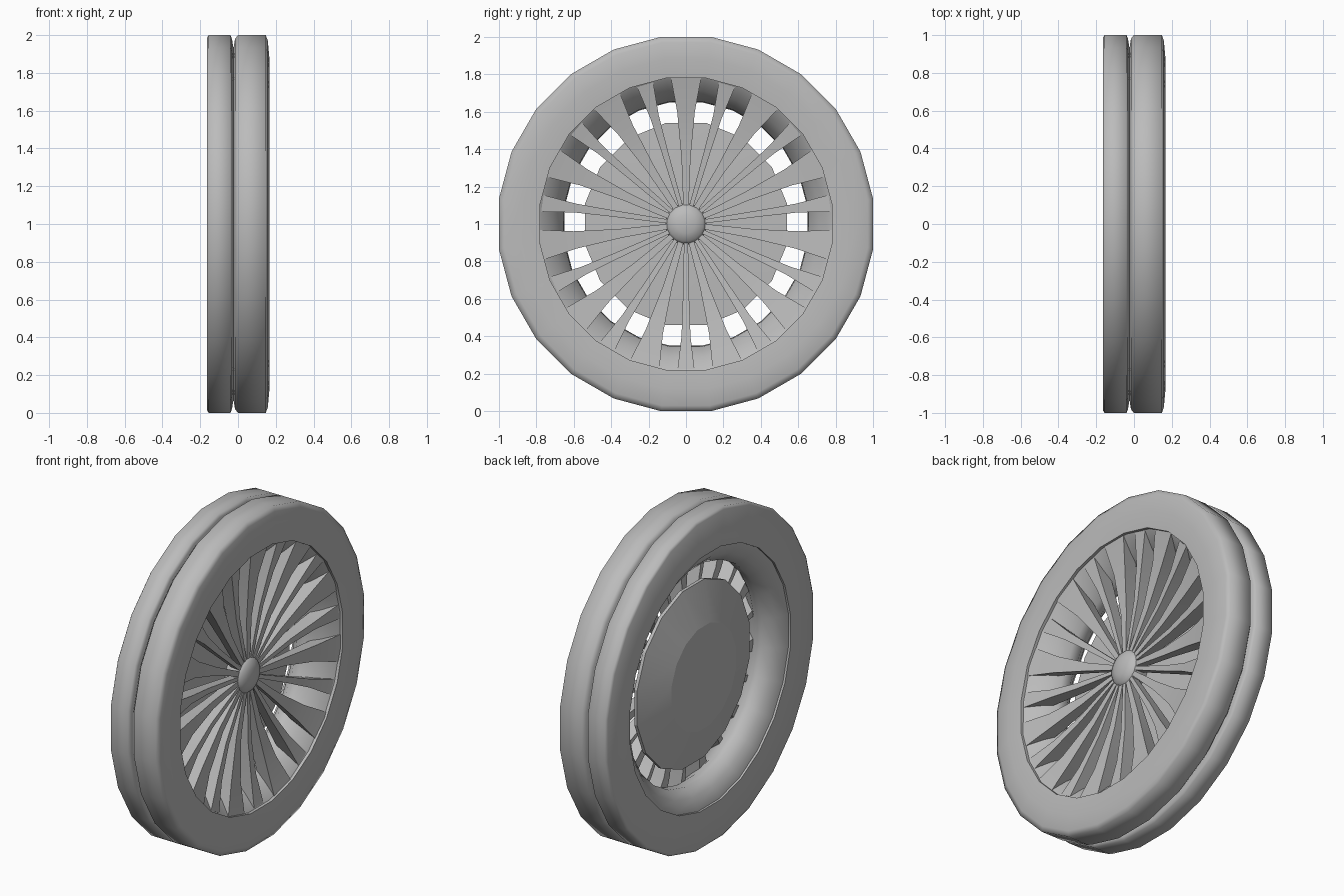
import bpy, bmesh
from math import sin, cos, pi, radians
from mathutils import Vector

cube = bpy.data.objects.get("Cube")
if cube:
    bpy.data.objects.remove(cube)

grey = bpy.data.materials.new("plain grey")
grey.use_nodes = True
grey.diffuse_color = (0.5, 0.5, 0.5, 1)
grey.node_tree.nodes["Principled BSDF"].inputs["Base Color"].default_value = (0.5, 0.5, 0.5, 1)

CENTRE = Vector((0, 0, 1))


def finish(name, bm, smooth_angle):
    bmesh.ops.recalc_face_normals(bm, faces=bm.faces)
    mesh = bpy.data.meshes.new(name)
    bm.to_mesh(mesh)
    bm.free()
    mesh.materials.append(grey)
    obj = bpy.data.objects.new(name, mesh)
    bpy.context.collection.objects.link(obj)
    bpy.ops.object.select_all(action='DESELECT')
    obj.select_set(True)
    bpy.context.view_layer.objects.active = obj
    bpy.ops.object.shade_smooth_by_angle(angle=radians(smooth_angle))
    return obj


def radial(x, r, a, side=0):
    """Point at depth x, radius r, angle a, moved sideways along the rim."""
    return CENTRE + Vector((x, r * cos(a) - side * sin(a), r * sin(a) + side * cos(a)))


def revolve(name, profile, segments, smooth_angle=40, closed=True):
    """Spin a profile of (x, radius) around the axle."""
    bm = bmesh.new()
    rings = []
    for x, r in profile:
        if r == 0:
            rings.append([bm.verts.new(radial(x, 0, 0))] * segments)
        else:
            r /= cos(pi / segments)
            rings.append([bm.verts.new(radial(x, r, (i + 0.5) * 2 * pi / segments))
                          for i in range(segments)])
    pairs = list(zip(rings, rings[1:]))
    if closed:
        pairs.append((rings[-1], rings[0]))
    for a, b in pairs:
        for i in range(segments):
            j = (i + 1) % segments
            corners = list(dict.fromkeys((a[i], a[j], b[j], b[i])))
            if len(corners) > 2:
                bm.faces.new(corners)
    return finish(name, bm, smooth_angle)


def spokes(name, stations, count, start):
    """Ring of tapered blades; stations are (radius, half width, front x, back x)."""
    bm = bmesh.new()
    for n in range(count):
        a = start + n * 2 * pi / count
        loops = []
        for r, w, front, back in stations:
            loops.append([bm.verts.new(radial(x, r, a, s)) for x, s in
                          ((front, -w), (front, w), (back, w * 0.6), (back, -w * 0.6))])
        for p, q in zip(loops, loops[1:]):
            for i in range(4):
                j = (i + 1) % 4
                bm.faces.new((p[i], p[j], q[j], q[i]))
        bm.faces.new(loops[0])
        bm.faces.new(loops[-1])
    return finish(name, bm, 30)


# Tyre with a groove around the tread, rounded outer side and flat inner side
revolve("tyre", [
    (0.158, 0.78), (0.166, 0.88), (0.158, 0.97), (0.147, 1.0),
    (0.0, 1.0), (-0.016, 0.98), (-0.024, 0.93), (-0.032, 0.98), (-0.04, 1.0),
    (-0.155, 1.0), (-0.165, 0.985), (-0.163, 0.77), (-0.1, 0.77), (0.1, 0.78),
], 24, 75)

# Waisted rim barrel inside the tyre
revolve("rim_barrel", [
    (0.15, 0.8), (0.135, 0.77), (0.07, 0.71), (0.0, 0.655), (-0.06, 0.65),
    (-0.11, 0.7), (-0.15, 0.765), (-0.15, 0.8),
], 24, 50)

# Brake drum tapering towards the inner side
revolve("drum", [
    (-0.015, 0), (-0.02, 0.3), (-0.03, 0.54), (-0.05, 0.54), (-0.12, 0.31), (-0.12, 0),
], 16, 12, closed=False)

# Hub with a domed cap, reaching back to the drum
revolve("hub", [
    (0.105, 0), (0.1, 0.05), (0.085, 0.09), (0.06, 0.11), (0.03, 0.11), (-0.06, 0.09), (-0.06, 0),
], 16, 50, closed=False)

# Flared spokes alternate with thin ones
SPOKES = 11
spokes("flared_spokes", [
    (0.06, 0.013, 0.07, 0.02), (0.35, 0.024, 0.075, 0.015),
    (0.6, 0.047, 0.105, 0.01), (0.785, 0.082, 0.145, 0.03),
], SPOKES, pi / 2)

# Thin spokes between them
spokes("thin_spokes", [
    (0.06, 0.01, 0.07, 0.02), (0.4, 0.017, 0.08, 0.01),
    (0.6, 0.024, 0.105, 0.01), (0.775, 0.045, 0.14, 0.03),
], SPOKES, pi / 2 + pi / SPOKES)
